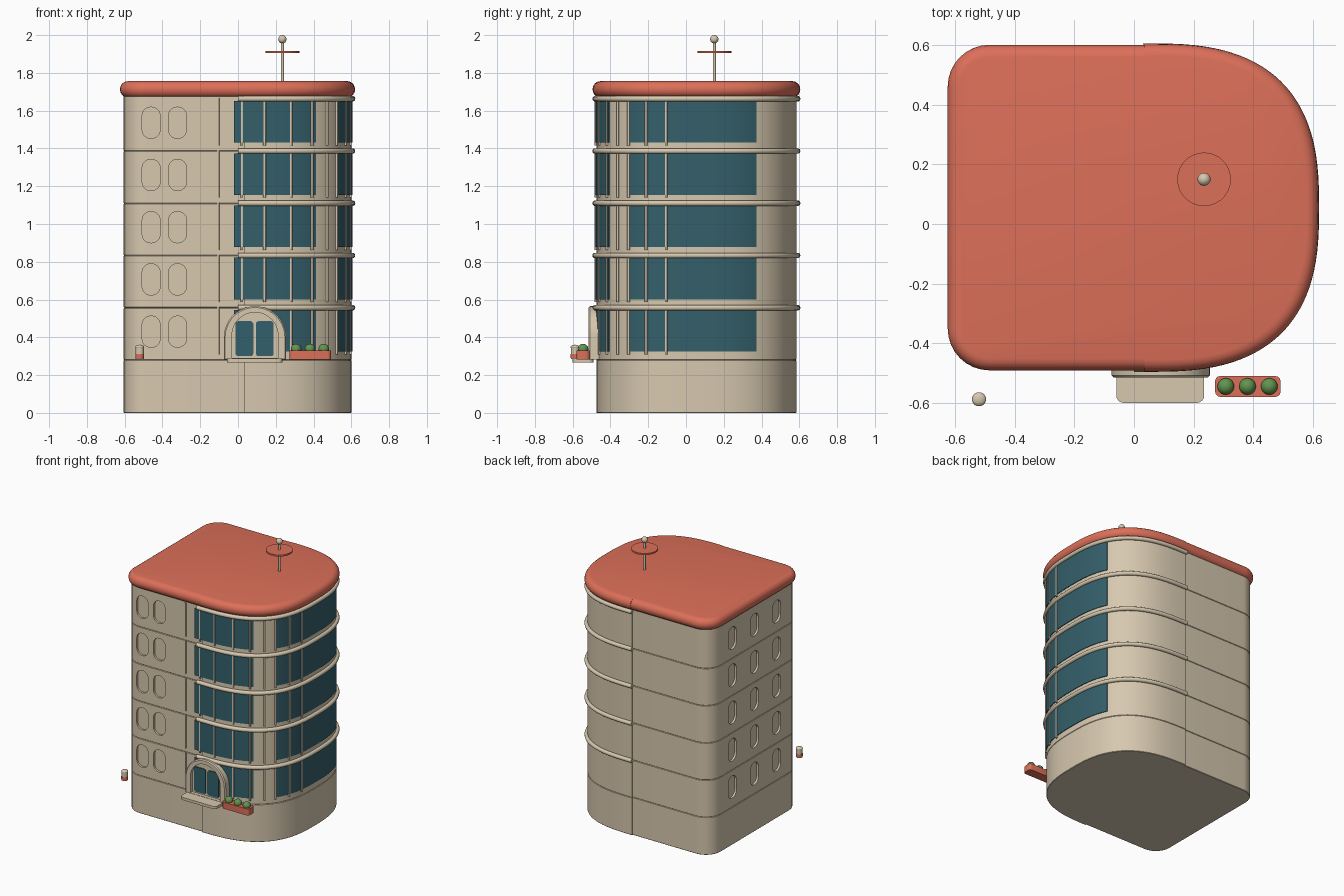
import bpy, bmesh, math
from mathutils import Vector

if "Cube" in bpy.data.objects:
    bpy.data.objects.remove(bpy.data.objects["Cube"])

def material(name, rgb):
    m = bpy.data.materials.new(name)
    m.diffuse_color = (*rgb, 1)
    m.use_nodes = True
    m.node_tree.nodes["Principled BSDF"].inputs["Base Color"].default_value = m.diffuse_color
    return m

STONE = material("warm stone", (0.68, 0.58, 0.43))
RED = material("terracotta", (0.72, 0.16, 0.10))
GLASS = material("teal glass", (0.034, 0.115, 0.145))
GREEN = material("leaf green", (0.12, 0.30, 0.08))

def finish(ob, mat, smooth=True):
    ob.data.materials.append(mat)
    if smooth:
        bpy.ops.object.select_all(action='DESELECT')
        ob.select_set(True)
        bpy.context.view_layer.objects.active = ob
        bpy.ops.object.shade_smooth_by_angle(angle=math.radians(35))
    return ob

def loft(name, shells, mat, smooth=True):
    """Each shell is a list of equal-length rings, skinned and capped."""
    bm = bmesh.new()
    for rings in shells:
        vs = [[bm.verts.new(p) for p in r] for r in rings]
        n = len(vs[0])
        for a, b in zip(vs, vs[1:]):
            for i in range(n):
                bm.faces.new((a[i], a[(i + 1) % n], b[(i + 1) % n], b[i]))
        bm.faces.new(vs[0][::-1])
        bm.faces.new(vs[-1])
    bmesh.ops.recalc_face_normals(bm, faces=bm.faces)
    me = bpy.data.meshes.new(name)
    bm.to_mesh(me)
    bm.free()
    ob = bpy.data.objects.new(name, me)
    bpy.context.collection.objects.link(ob)
    return finish(ob, mat, smooth)

def rrect(cx, cy, w, h, r, seg=6):
    pts = []
    for k, (sx, sy) in enumerate(((1, 1), (-1, 1), (-1, -1), (1, -1))):
        for i in range(seg + 1):
            a = math.pi / 2 * (k + i / seg)
            pts.append((cx + sx * (w / 2 - r) + r * math.cos(a),
                        cy + sy * (h / 2 - r) + r * math.sin(a)))
    return pts

def flat(pts, z):
    return [(x, y, z) for x, y in pts]

def upright(pts, y):
    return [(x, y, z) for x, z in pts]

# Plan: bowed tower on the right, rounded block on the left
CX, CY, A, B, N = 0.05, 0.055, 0.55, 0.53, 2.7

def bow(t, grow=0.0):
    c, s = max(math.cos(t), 0), math.sin(t)
    return (CX + (A + grow) * c ** (2 / N),
            CY + (B + grow) * math.copysign(abs(s) ** (2 / N), s))

def at_x(x):
    return math.acos(((x - CX) / A) ** (N / 2))

def bow_run(t0, t1, n, grow=0.0):
    return [bow(t0 + (t1 - t0) * i / n, grow) for i in range(n + 1)]

def plan(grow=0.0, step=0.008):
    lo, hi = CY - B - grow, CY + B + grow
    pts = bow_run(-math.pi / 2, math.pi / 2, 64, grow)
    pts += [(0.035, hi), (0.0349, hi - step)]
    r, left = 0.12 + grow, -0.605 - grow
    for cy, a0 in ((hi - step - r, 90), (lo + step + r, 180)):
        for i in range(9):
            a = math.radians(a0 + i * 90 / 8)
            pts.append((left + r + r * math.cos(a), cy + r * math.sin(a)))
    return pts + [(0.0349, lo + step), (0.035, lo)]

def slab(name, z0, z1, mat, e=0.003):
    return loft(name, [[flat(plan(-e), z0), flat(plan(), z0 + e),
                        flat(plan(), z1 - e), flat(plan(-e), z1)]], mat)

# Recessed window cutter: two on the front, three on the left of every storey
PITCH, FIRST = 0.2765, 0.28
shells = []
for f in range(5):
    z = 0.43 + f * PITCH
    for x in (-0.46, -0.32):
        ring = rrect(x, z, 0.095, 0.165, 0.045)
        shells.append([upright(ring, -0.53), upright(ring, -0.452)])
    for y in (-0.20, 0.06, 0.32):
        ring = rrect(y, z, 0.095, 0.165, 0.045)
        shells.append([[(x, a, b) for a, b in ring] for x in (-0.65, -0.59)])
cutter = loft("window_cutter", shells, STONE, False)
cutter.hide_render = True
cutter.hide_set(True)

# Plinth and storeys
slab("plinth", 0, FIRST, STONE)
for f in range(5):
    z = FIRST + f * PITCH
    ob = slab(f"storey_{f + 1}", z, z + PITCH + (0.02 if f == 4 else 0), STONE)
    mod = ob.modifiers.new("windows", 'BOOLEAN')
    mod.operation, mod.object, mod.solver = 'DIFFERENCE', cutter, 'EXACT'

# Roof with a rounded rim
rim = []
for i in range(9):
    a = math.pi * (i / 8 - 0.5)
    rim.append(flat(plan(-0.02 + 0.04 * math.cos(a), 0.004), 1.713 + 0.043 * math.sin(a)))
loft("roof", [rim], RED)

# Curved glazing plates
def ribbon(pts, z0, z1, depth=0.005):
    inner, outer = [], []
    for i, p in enumerate(pts):
        d = Vector(pts[min(i + 1, len(pts) - 1)]) - Vector(pts[max(i - 1, 0)])
        nrm = Vector((d.y, -d.x)).normalized()
        outer.append(tuple(Vector(p) + nrm * depth))
        inner.append(tuple(Vector(p) - nrm * 0.004))
    ring = outer + inner[::-1]
    return [flat(ring, z0), flat(ring, z1)]

t_side = math.asin(((0.37 - CY) / B) ** (N / 2))
front_run = [(-0.02, CY - B)] + bow_run(-math.pi / 2, -at_x(0.41), 20)
side_run = bow_run(-at_x(0.52), t_side, 32)
panes = []
for f in range(5):
    z = 0.325 + f * PITCH
    panes += [ribbon(front_run, z, z + 0.22), ribbon(side_run, z, z + 0.22)]
loft("glazing", panes, GLASS)

# Slim vertical mullions
spots = [(-0.105, CY - B + 0.008), (0.02, CY - B)]
spots += [bow(-at_x(x), 0.003) for x in (0.14, 0.28, 0.39, 0.47, 0.52, 0.567, 0.592)]
posts = []
for f in range(5):
    z = 0.31 + f * PITCH
    for x, y in spots:
        ring = rrect(x, y, 0.014, 0.014, 0.006, 2)
        posts.append([flat(ring, z), flat(ring, z + 0.25)])
loft("mullions", posts, STONE)

# Rounded bands around the tower at each floor
def band(name, z):
    cu = bpy.data.curves.new(name, 'CURVE')
    cu.dimensions, cu.bevel_depth, cu.bevel_resolution = '3D', 0.015, 3
    cu.use_fill_caps = True
    g = 0.006
    pts = [(0.0, CY - B - g)] + bow_run(-math.pi / 2, math.pi / 2, 56, g) + [(0.03, CY + B + g)]
    sp = cu.splines.new('POLY')
    sp.points.add(len(pts) - 1)
    for q, (x, y) in zip(sp.points, pts):
        q.co = (x, y, z, 1)
    cu.materials.append(STONE)
    bpy.context.collection.objects.link(bpy.data.objects.new(name, cu))

for f in range(5):
    band(f"floor_band_{f + 1}", 0.557 + f * 0.2765)

# Arched entrance, doors and doorstep
def arch(half, spring, foot):
    return [(0.09 - half, foot), (0.09 + half, foot)] + [
        (0.09 + half * math.cos(math.pi * i / 20), spring + half * math.sin(math.pi * i / 20))
        for i in range(21)]

outer, inner = arch(0.165, 0.40, 0.282), arch(0.122, 0.41, 0.29)
loft("door_arch", [[upright(outer, -0.46), upright(outer, -0.508), upright(arch(0.158, 0.40, 0.285), -0.515),
                    upright(inner, -0.515), upright(inner, -0.49)]], STONE)
leaves = []
for x in (0.034, 0.142):
    ring = rrect(x, 0.393, 0.094, 0.185, 0.014, 3)
    leaves.append([upright(ring, -0.485), upright(ring, -0.497)])
loft("door_leaves", leaves, GLASS)
step = rrect(0.088, -0.545, 0.295, 0.11, 0.025)
loft("doorstep", [[flat(step, 0.268), flat(step, 0.288)]], STONE)

def ball(name, loc, r, mat, sz=1.0):
    bpy.ops.mesh.primitive_uv_sphere_add(segments=20, ring_count=12, radius=r, location=loc)
    ob = bpy.context.object
    ob.name, ob.scale.z = name, sz
    finish(ob, mat)

def rod(name, x, y, z0, z1, r, mat):
    bpy.ops.mesh.primitive_cylinder_add(vertices=28, radius=r, depth=z1 - z0,
                                        location=(x, y, (z0 + z1) / 2))
    bpy.context.object.name = name
    finish(bpy.context.object, mat)

# Planter with three shrubs
box = rrect(0.382, -0.545, 0.22, 0.07, 0.018, 3)
loft("planter", [[flat(box, 0.283), flat(box, 0.331)]], RED)
for i in range(3):
    ball(f"shrub_{i + 1}", (0.308 + i * 0.073, -0.545, 0.338), 0.028, GREEN)

# Bollard with a red stripe
rod("bollard", -0.52, -0.588, 0.285, 0.35, 0.022, STONE)
ball("bollard_cap", (-0.52, -0.588, 0.348), 0.0235, STONE, 0.55)
rod("bollard_stripe", -0.52, -0.588, 0.29, 0.312, 0.0235, RED)

# Roof mast with disc and ball
rod("mast", 0.235, 0.15, 1.74, 1.97, 0.008, STONE)
rod("mast_disc", 0.235, 0.15, 1.905, 1.917, 0.09, RED)
ball("mast_ball", (0.235, 0.15, 1.978), 0.022, STONE)
